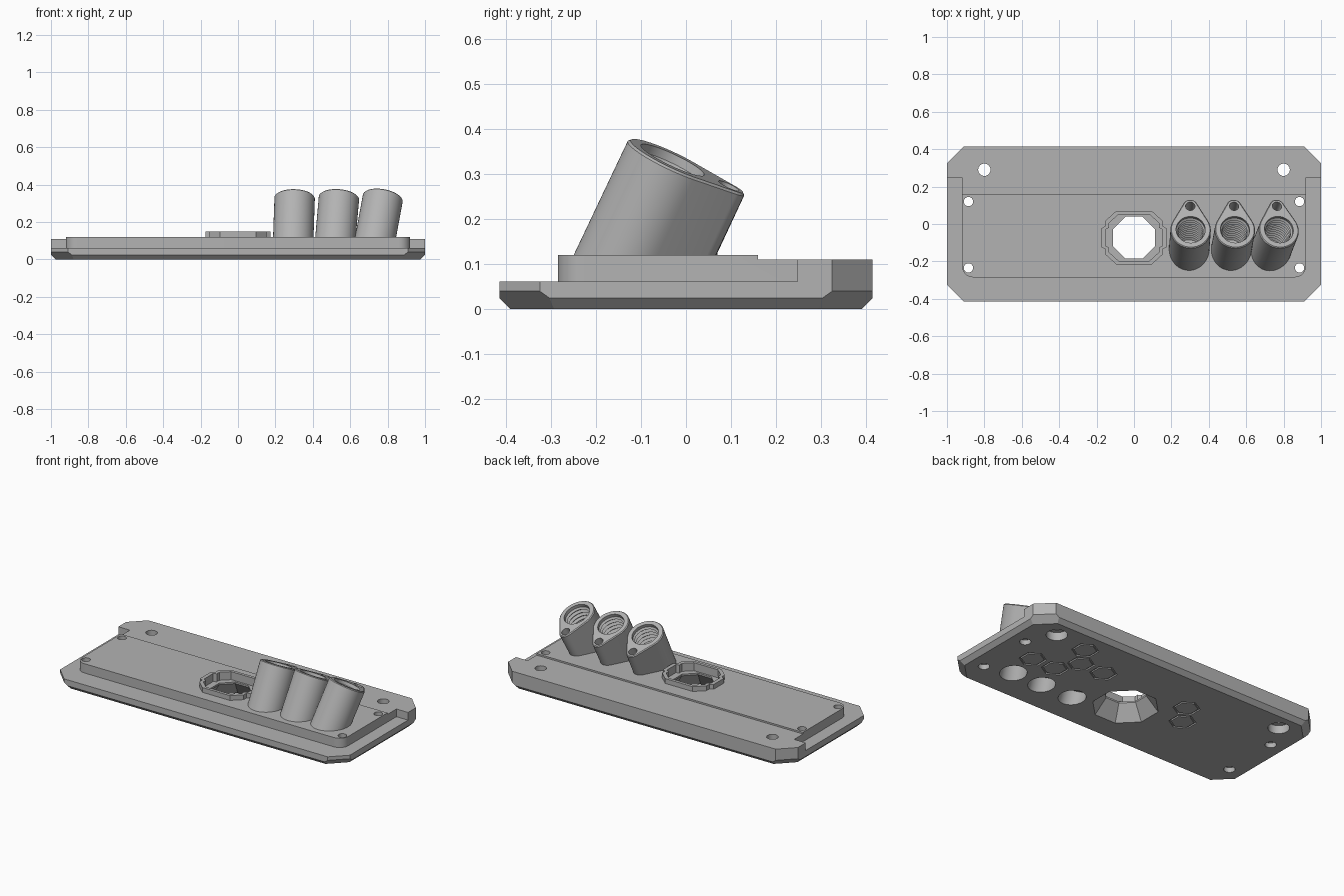
import bpy, bmesh
from math import sin, cos, asin, pi, radians
from mathutils import Matrix, Vector

if "Cube" in bpy.data.objects:
    bpy.data.objects.remove(bpy.data.objects["Cube"], do_unlink=True)

grey = bpy.data.materials.new("plain_grey")
grey.use_nodes = True
grey.diffuse_color = (0.45, 0.45, 0.45, 1)
grey.node_tree.nodes["Principled BSDF"].inputs["Base Color"].default_value = (0.45, 0.45, 0.45, 1)


# ---- helpers ----
def arc(cx, cy, r, a0, a1, n):
    return [(cx + r * cos(a0 + (a1 - a0) * i / n), cy + r * sin(a0 + (a1 - a0) * i / n))
            for i in range(n + 1)]


def ngon(r, n, turn=0.0, cx=0.0, cy=0.0):
    return arc(cx, cy, r, turn, turn + 2 * pi, n)[:-1]


def loft(name, sections, matrix=Matrix(), closed=False, planes=()):
    """Skin a stack of (outline, height) sections, then trim it with planes."""
    bm = bmesh.new()
    rings = [[bm.verts.new((x, y, z)) for x, y in pts] for pts, z in sections]
    pairs = list(zip(rings, rings[1:] + rings[:1]))
    for a, b in pairs if closed else pairs[:-1]:
        n = len(a)
        for i in range(n):
            bm.faces.new((a[i], a[(i + 1) % n], b[(i + 1) % n], b[i]))
    if not closed:
        bm.faces.new(rings[0])
        bm.faces.new(rings[-1])
    bm.transform(matrix)
    for co, no in planes:
        geom = bm.verts[:] + bm.edges[:] + bm.faces[:]
        cut = bmesh.ops.bisect_plane(bm, geom=geom, plane_co=co, plane_no=no, clear_outer=True)
        rim = [e for e in cut["geom_cut"] if isinstance(e, bmesh.types.BMEdge)]
        if rim:
            bmesh.ops.edgeloop_fill(bm, edges=rim)
    bmesh.ops.recalc_face_normals(bm, faces=bm.faces[:])
    mesh = bpy.data.meshes.new(name)
    bm.to_mesh(mesh)
    bm.free()
    mesh.materials.append(grey)
    obj = bpy.data.objects.new(name, mesh)
    bpy.context.collection.objects.link(obj)
    return obj


def rect(x0, x1, y0, y1):
    return [(x0, y0), (x1, y0), (x1, y1), (x0, y1)]


def carve(cutter, *targets):
    """Subtract the cutter from each target, then discard it."""
    cutter.hide_render = True
    for obj in targets:
        mod = obj.modifiers.new("carve", "BOOLEAN")
        mod.operation, mod.solver, mod.object = "DIFFERENCE", "EXACT", cutter
        bpy.context.view_layer.objects.active = obj
        bpy.ops.object.modifier_apply(modifier=mod.name)
    bpy.data.objects.remove(cutter, do_unlink=True)


# ---- plate: block with clipped corners and chamfered underside ----
HX, HY, TOP = 1.0, 0.415, 0.12
trims = []
for s in (-1, 1):
    trims.append(((s * (HX - 0.025), 0, 0), (s, 0, -1)))
    trims.append(((0, s * (HY - 0.025), 0), (0, s, -1)))
    for t in (-1, 1):
        corner = Vector((s * HX, t * (HY - 0.09), 0))
        out = Vector((s, t, 0)).normalized()
        trims.append((corner, out))
        trims.append((corner + Vector((0, 0, 0.04)), out - Vector((0, 0, 1))))
plate = loft("plate", [(rect(-HX, HX, -HY, HY), 0), (rect(-HX, HX, -HY, HY), TOP)], planes=trims)

# lowered ledge around the front and sides, leaving a rounded platform
PX, PY, PR = 0.92, -0.285, 0.06
ledge = [(-PX, 0.248), (-1.2, 0.248), (-1.2, -0.6), (1.2, -0.6), (1.2, 0.248), (PX, 0.248)]
ledge += arc(PX - PR, PY + PR, PR, 0, -pi / 2, 10)
ledge += arc(-PX + PR, PY + PR, PR, -pi / 2, -pi, 10)
carve(loft("ledge_cutter", [(ledge, 0.062), (ledge, 0.3)]), plate)

# slightly lower rail at the back
rail = rect(-1.2, 1.2, 0.16, 0.6)
carve(loft("rail_cutter", [(rail, 0.11), (rail, 0.3)]), plate)

# ---- screw holes ----
for s in (-1, 1):
    big = [(ngon(r, 32, 0, s * 0.8, 0.29), z)
           for r, z in ((0.06, -0.1), (0.06, 0.05), (0.033, 0.05), (0.033, 0.3))]
    carve(loft("mount_hole_cutter", big), plate)
    for y in (0.12, -0.235):
        small = [(ngon(r, 24, 0, s * 0.885, y), z)
                 for r, z in ((0.032, -0.1), (0.032, 0.03), (0.025, 0.03), (0.025, 0.3))]
        carve(loft("small_hole_cutter", small), plate)

# ---- collar: eight-sided rim with side tabs, over a flared opening ----
quarter = [(0.175, 0.05), (0.153, 0.062), (0.153, 0.09), (0.095, 0.143)]
half = quarter + [(-x, y) for x, y in reversed(quarter)]
rim = half + [(-x, -y) for x, y in half]


def collar_outline(k):
    return [(x * k, y * k - 0.073) for x, y in rim]


collar = loft("collar", [(collar_outline(1), 0.11), (collar_outline(1), 0.15)])
carve(loft("collar_cutter", [(collar_outline(0.87), 0.1), (collar_outline(0.87), 0.3)]),
      plate, collar)
flare = [(ngon(r, 8, pi / 8, 0, -0.073), z)
         for r, z in ((0.19, -0.001), (0.121, 0.09), (0.121, 0.3))]
carve(loft("flare_cutter", flare), plate, collar)


# ---- three leaning threaded tubes ----
def teardrop(shrink=0.0, big=0.108, small=0.04, reach=0.138):
    a = asin((big - small) / reach)
    return (arc(0, 0, big - shrink, pi - a, 2 * pi + a, 40)
            + arc(0, reach, small - shrink, a, pi - a, 14))


tubes = []
for i, (x, lean) in enumerate(((0.303, 2), (0.54, 5), (0.775, 10.5))):
    place = (Matrix.Translation((x, -0.03, 0.332)) @ Matrix.Rotation(radians(lean), 4, "Y")
             @ Matrix.Rotation(radians(-25), 4, "X"))
    tube = loft("tube_%d" % (i + 1),
                [(teardrop(0.005), 0), (teardrop(), -0.005), (teardrop(), -0.45)],
                place, planes=[((0, 0, 0.07), (0, 0, -1))])
    # threaded bore, narrow passage and wide socket underneath
    bore = [(0.078, 0.05), (0.078, -0.02)]
    for k in range(10):
        bore += [(0.068, -0.03 - k * 0.024), (0.08, -0.042 - k * 0.024)]
    bore += [(0.068, -0.275), (0.035, -0.275), (0.035, -0.315), (0.075, -0.315), (0.075, -0.5)]
    carve(loft("bore_cutter", [(ngon(r, 40), z) for r, z in bore], place), tube, plate)
    # blind pin hole in the lobe
    pin = ngon(0.025, 24, 0, 0, 0.138)
    carve(loft("pin_cutter", [(pin, 0.05), (pin, -0.12)], place), tube)
    tubes.append(tube)

# ---- engraved hexagon outlines underneath ----
for x, y in ((0.73, 0), (0.57, 0), (0.49, 0.13), (0.33, 0.13), (0.57, 0.26),
             (-0.27, 0.13), (-0.35, 0)):
    outer, inner = ngon(0.077, 6, pi / 6, x, y), ngon(0.065, 6, pi / 6, x, y)
    groove = [(outer, -0.02), (outer, 0.008), (inner, 0.008), (inner, -0.02)]
    carve(loft("groove_cutter", groove, closed=True), plate)

# ---- smooth the round walls, keep edges crisp ----
bpy.ops.object.select_all(action="DESELECT")
for obj in [plate, collar] + tubes:
    obj.select_set(True)
bpy.context.view_layer.objects.active = plate
bpy.ops.object.shade_smooth_by_angle(angle=radians(25))
